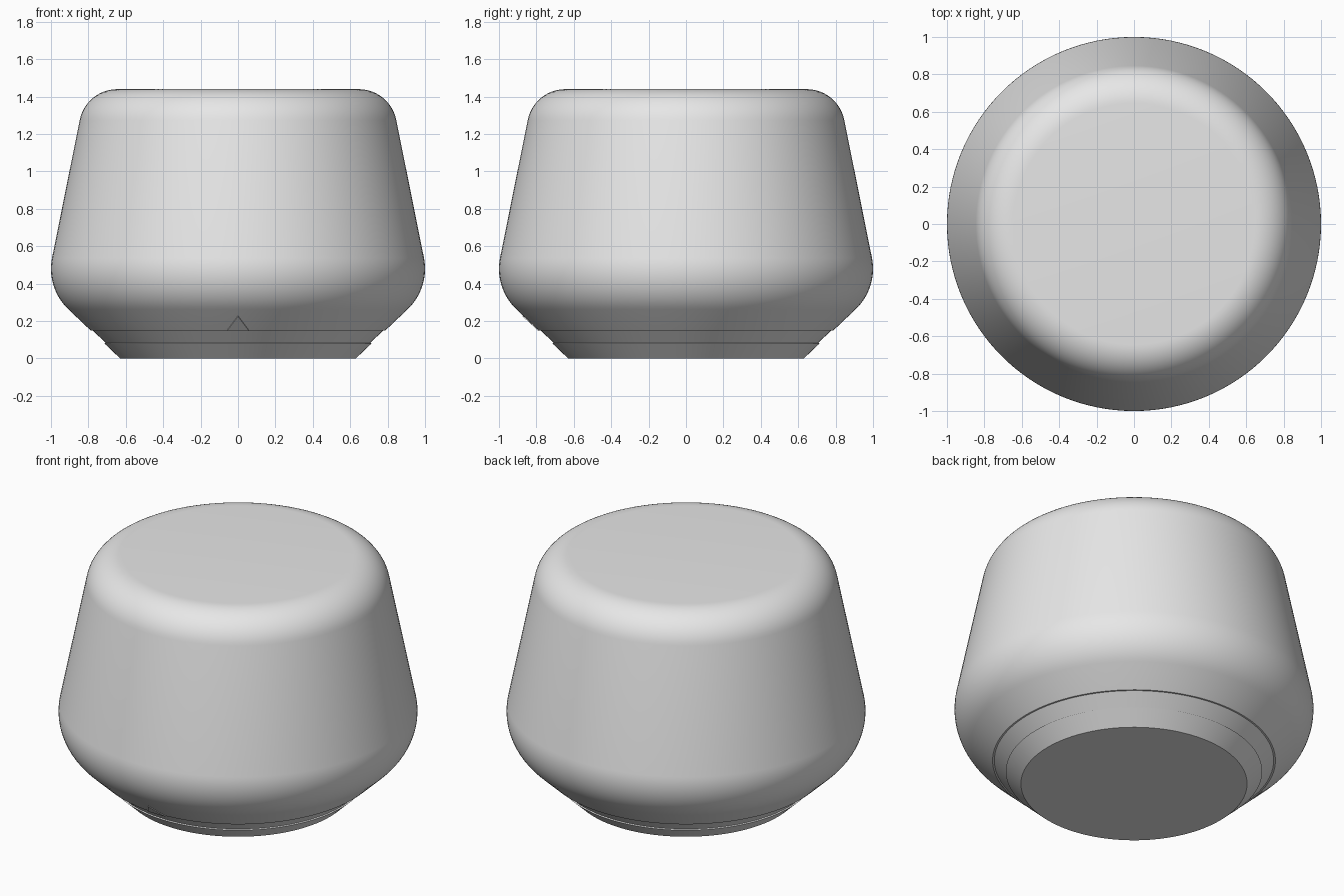
import bpy
import bmesh
from math import cos, sin, radians
from mathutils import Vector, Matrix

default = bpy.data.objects.get("Cube")
if default:
    bpy.data.objects.remove(default, do_unlink=True)

# Single plain grey material
grey = bpy.data.materials.new("plain_grey")
grey.use_nodes = True
colour = (0.8, 0.8, 0.8, 1.0)
grey.diffuse_color = colour
grey.node_tree.nodes["Principled BSDF"].inputs["Base Color"].default_value = colour


def arc(cx, cz, radius, start, end, steps):
    """Profile points along an arc, angles in degrees."""
    angles = [radians(start + (end - start) * i / steps) for i in range(steps + 1)]
    return [(cx + radius * cos(a), cz + radius * sin(a)) for a in angles]


def finish(name, bm):
    bmesh.ops.recalc_face_normals(bm, faces=bm.faces)
    mesh = bpy.data.meshes.new(name)
    bm.to_mesh(mesh)
    bm.free()
    mesh.materials.append(grey)
    obj = bpy.data.objects.new(name, mesh)
    bpy.context.collection.objects.link(obj)
    return obj


def lathe(name, profile, segments=128):
    """Revolve a profile around z and close its flat ends."""
    bm = bmesh.new()
    rings = []
    for r, z in profile:
        ring = bmesh.ops.create_circle(bm, segments=segments, radius=r,
                                       matrix=Matrix.Translation((0, 0, z)))
        rings.append(ring["verts"])
    for low, high in zip(rings, rings[1:]):
        for i in range(segments):
            j = (i + 1) % segments
            bm.faces.new((low[i], low[j], high[j], high[i]))
    bm.faces.new(rings[0])
    bm.faces.new(rings[-1])
    return finish(name, bm)


# Body: flared foot with a shallow band, rounded belly, tapered wall, rounded top
foot = [(0.63, 0), (0.714, 0.08), (0.706, 0.083), (0.778, 0.15), (0.788, 0.15)]
belly = arc(0.70, 0.48, 0.30, -46.5, 11, 14)
shoulder = arc(0.645, 1.235, 0.205, 11, 90, 14)
body = lathe("body", foot + belly + shoulder)

bpy.context.view_layer.objects.active = body
body.select_set(True)
bpy.ops.object.shade_smooth_by_angle(angle=radians(30))

# Small triangular pointer lying on the front of the flared foot
bm = bmesh.new()
outward = Vector((0, -0.69, -0.73)) * 0.006
corners = [Vector((-0.06, -0.783, 0.15)), Vector((0.06, -0.783, 0.15)),
           Vector((0, -0.87, 0.23))]
inner = [bm.verts.new(c - outward) for c in corners]
outer = [bm.verts.new(c + outward) for c in corners]
bm.faces.new(inner)
bm.faces.new(outer)
for i in range(3):
    j = (i + 1) % 3
    bm.faces.new((inner[i], inner[j], outer[j], outer[i]))
finish("front_pointer", bm)
